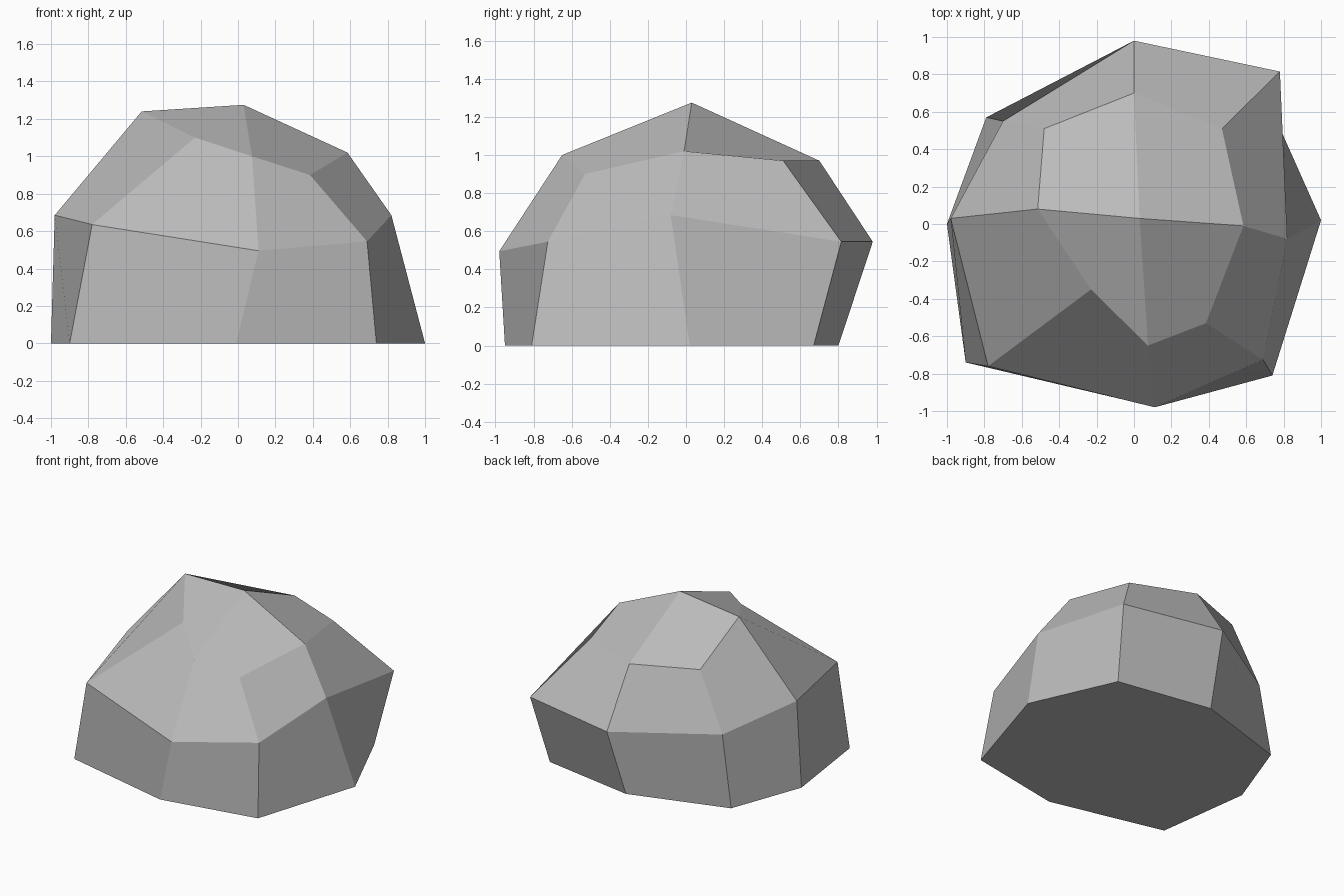
import bpy
import bmesh

cube = bpy.data.objects.get("Cube")
if cube:
    bpy.data.objects.remove(cube, do_unlink=True)


def make_material(name, colour):
    material = bpy.data.materials.new(name)
    material.use_nodes = True
    material.diffuse_color = colour
    shader = next(n for n in material.node_tree.nodes if n.type == "BSDF_PRINCIPLED")
    shader.inputs["Base Color"].default_value = colour
    shader.inputs["Roughness"].default_value = 0.9
    return material


def add_ring(mesh, points):
    return [mesh.verts.new(point) for point in points]


def bridge_rings(mesh, lower, upper):
    count = len(lower)
    for i in range(count):
        j = (i + 1) % count
        mesh.faces.new((lower[j], upper[j], upper[i], lower[i]))


# Eight-sided rings, anticlockwise from +x, rising from the ground to the crown
foot = [(1, .02, 0), (.71, .67, 0), (-.04, .8, 0), (-.79, .57, 0),
        (-1, 0, 0), (-.9, -.74, 0), (-.01, -.95, 0), (.74, -.81, 0)]
shoulder = [(.82, -.08, .685), (.78, .815, .545), (0, .98, .545), (-.7, .55, .545),
            (-.98, .03, .685), (-.78, -.76, .635), (.11, -.98, .495), (.69, -.725, .545)]
crown = [(.585, -.01, 1.02), (.47, .51, .97), (0, .7, .97), (-.48, .51, .98),
         (-.515, .08, 1.24), (-.23, -.35, 1.1), (.075, -.65, 1), (.385, -.53, .9)]
peak = (.03, .03, 1.275)

# Boulder: flat base, two bands of facets and four large facets meeting at the peak
mesh = bmesh.new()
rings = [add_ring(mesh, points) for points in (foot, shoulder, crown)]
mesh.faces.new(reversed(rings[0]))
for lower, upper in zip(rings, rings[1:]):
    bridge_rings(mesh, lower, upper)
tip = mesh.verts.new(peak)
top = rings[-1]
for i in range(0, len(top), 2):
    mesh.faces.new((top[i], top[i + 1], top[(i + 2) % len(top)], tip))
bmesh.ops.recalc_face_normals(mesh, faces=mesh.faces)

data = bpy.data.meshes.new("boulder")
mesh.to_mesh(data)
mesh.free()
boulder = bpy.data.objects.new("boulder", data)
bpy.context.collection.objects.link(boulder)
data.materials.append(make_material("stone grey", (0.5, 0.5, 0.5, 1)))
